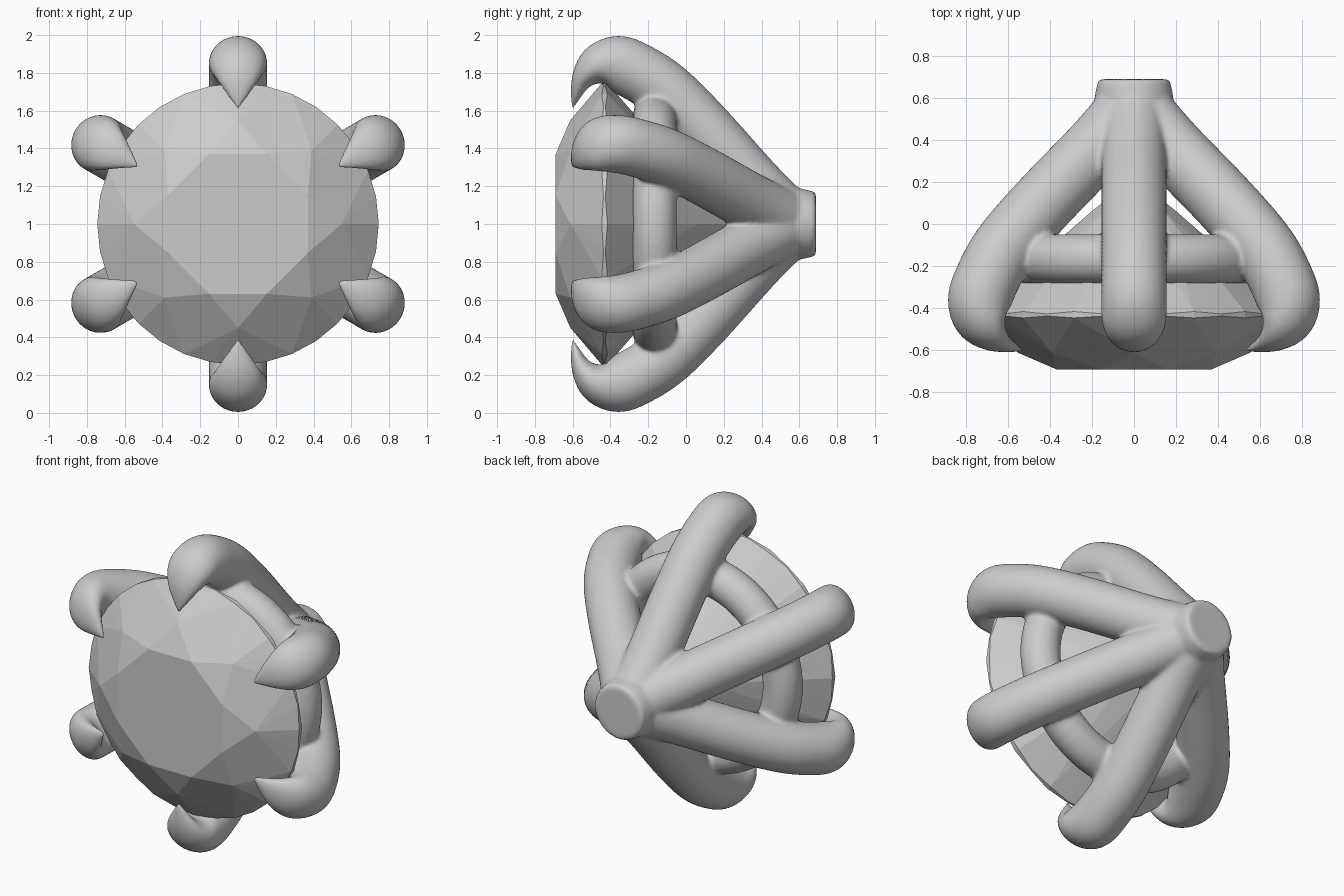
import bpy, bmesh
from math import sin, cos, pi, radians
from mathutils import Vector

if "Cube" in bpy.data.objects:
    bpy.data.objects.remove(bpy.data.objects["Cube"])

CZ = 1.0  # height of the jewel axis, which runs along y


def polar(r, deg, y):
    a = radians(deg)
    return Vector((r * sin(a), y, CZ + r * cos(a)))


def finish(bm, name):
    bmesh.ops.recalc_face_normals(bm, faces=bm.faces)
    me = bpy.data.meshes.new(name)
    bm.to_mesh(me)
    bm.free()
    ob = bpy.data.objects.new(name, me)
    bpy.context.collection.objects.link(ob)
    return ob


def catmull(pts, n):
    p = [pts[0]] + pts + [pts[-1]]
    out = []
    for i in range(1, len(p) - 2):
        for k in range(n):
            t = k / n
            out.append([0.5 * (2 * b + (c - a) * t + (2 * a - 5 * b + 4 * c - d) * t * t
                               + (3 * b - a - 3 * c + d) * t ** 3)
                        for a, b, c, d in zip(p[i - 1], p[i], p[i + 1], p[i + 2])])
    return out + [list(pts[-1])]


def loft(bm, rings):
    n = len(rings[0])
    vs = [[bm.verts.new(co) for co in ring] for ring in rings]
    for a, b in zip(vs, vs[1:]):
        for i in range(n):
            bm.faces.new((a[i], a[(i + 1) % n], b[(i + 1) % n], b[i]))
    bm.faces.new(vs[0])
    bm.faces.new(vs[-1])


# Round brilliant gem: hull of table, star, girdle, pavilion and culet points
bm = bmesh.new()
for k in range(8):
    bm.verts.new(polar(0.40, 22.5 + 45 * k, -0.69))
    bm.verts.new(polar(0.55, 45 * k, -0.612))
    bm.verts.new(polar(0.20, 45 * k, 0.061))
for k in range(32):
    odd = k % 2
    bm.verts.new(polar(0.745, 11.25 * k, -0.437 if odd else -0.446))
    bm.verts.new(polar(0.745, 11.25 * k, -0.427 if odd else -0.416))
bm.verts.new(polar(0, 0, 0.22))
bmesh.ops.convex_hull(bm, input=bm.verts)
bmesh.ops.dissolve_limit(bm, angle_limit=radians(1), verts=bm.verts, edges=bm.edges)
finish(bm, "gem")

# Setting: prongs, seat ring and back post, fused into one smooth casting
bm = bmesh.new()

# Prong path: radius from axis, y, in-plane half width, sideways half width
PRONG = [(0.03, 0.54, .155, .155), (0.21, 0.36, .155, .155), (0.50, 0.10, .155, .155),
         (0.70, -0.10, .155, .155), (0.80, -0.25, .155, .155), (0.848, -0.37, .15, .155),
         (0.835, -0.475, .11, .150), (0.755, -0.555, .055, .105), (0.61, -0.602, .006, .008)]
path = catmull(PRONG, 6)
for k in range(6):
    rings = []
    side = polar(1, 60 * k + 90, 0) - Vector((0, 0, CZ))
    for i, (r, y, a, b) in enumerate(path):
        p, q = path[max(i - 1, 0)], path[min(i + 1, len(path) - 1)]
        t = Vector((q[0] - p[0], q[1] - p[1])).normalized()
        nr, ny = -t.y, t.x
        rings.append([polar(r + a * cos(s) * nr, 60 * k, y + a * cos(s) * ny) + side * (b * sin(s))
                      for s in [2 * pi * j / 28 for j in range(28)]])
    loft(bm, rings)

# Seat ring behind the gem
R, m, N, M = 0.57, 0.117, 72, 20
vs = [[bm.verts.new(polar(R + m * cos(2 * pi * j / M), 360 * i / N, -0.165 + m * sin(2 * pi * j / M)))
       for j in range(M)] for i in range(N)]
for i in range(N):
    for j in range(M):
        a, b = vs[i], vs[(i + 1) % N]
        bm.faces.new((a[j], a[(j + 1) % M], b[(j + 1) % M], b[j]))

# Back post with a flat end
loft(bm, [[polar(r, 360 * j / 40, y) for j in range(40)]
          for r, y in [(0.17, 0.32), (0.19, 0.5), (0.185, 0.62), (0.17, 0.688)]])

setting = finish(bm, "prong_setting")
rm = setting.modifiers.new("fuse", 'REMESH')
rm.mode = 'VOXEL'
rm.voxel_size = 0.013
rm.use_smooth_shade = True
sm = setting.modifiers.new("soften", 'SMOOTH')
sm.factor = 0.5
sm.iterations = 8
